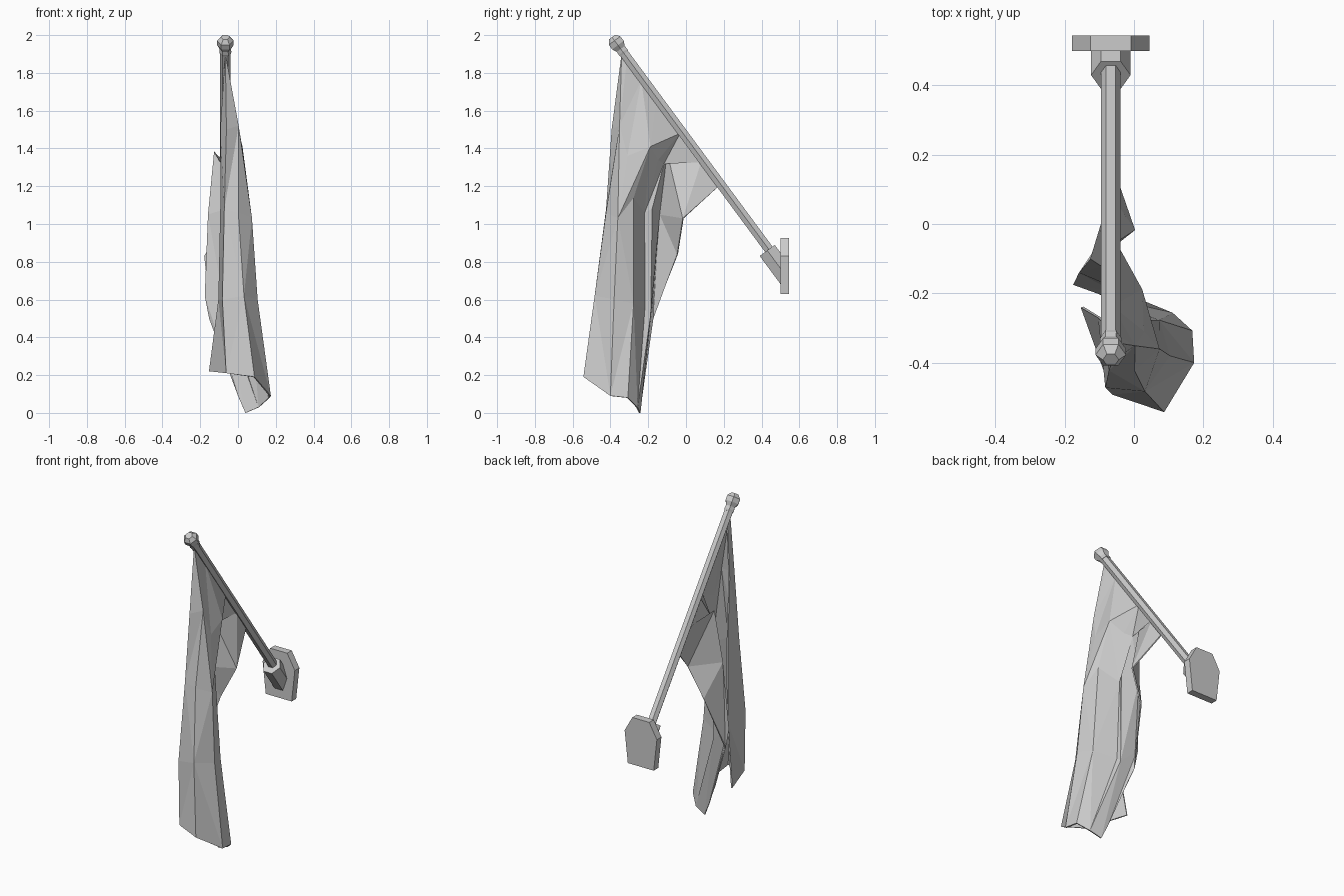
import bpy, bmesh, math
from mathutils import Vector

if "Cube" in bpy.data.objects:
    bpy.data.objects.remove(bpy.data.objects["Cube"])

CX = -0.067
AXIS = Vector((0, 0.594, -0.804)).normalized()   # down the pole
SIDE = Vector((1, 0, 0))
UP = AXIS.cross(SIDE)


def make(name, verts, faces):
    me = bpy.data.meshes.new(name)
    bm = bmesh.new()
    vs = [bm.verts.new(v) for v in verts]
    for f in faces:
        bm.faces.new([vs[i] for i in f])
    bmesh.ops.recalc_face_normals(bm, faces=bm.faces)
    bm.to_mesh(me)
    bm.free()
    ob = bpy.data.objects.new(name, me)
    bpy.context.collection.objects.link(ob)
    return ob


def loft(name, rings):
    """Closed solid through rings of equal length."""
    n = len(rings[0])
    verts = [v for r in rings for v in r]
    faces = [(k * n + i, k * n + (i + 1) % n, (k + 1) * n + (i + 1) % n, (k + 1) * n + i)
             for k in range(len(rings) - 1) for i in range(n)]
    faces += [tuple(range(n)), tuple(range(len(verts) - n, len(verts)))]
    return make(name, verts, faces)


def ring(center, r):
    """Six-sided ring across the pole axis."""
    return [center + r * (math.cos(a) * SIDE + math.sin(a) * UP)
            for a in (i * math.pi / 3 for i in range(6))]


def along(d):
    return Vector((CX, -0.387, 1.983)) + AXIS * d


# pole
loft("pole", [ring(along(0.03), 0.028), ring(along(1.44), 0.028)])

# finial knob
loft("finial", [ring(along(d), r) for d, r in
                ((-0.008, 0.023), (0.015, 0.044), (0.045, 0.044), (0.07, 0.03), (0.09, 0.032), (0.10, 0.03))])

# socket: angled collar running into the wall plate
rim = ring(Vector((CX, 0.43, 0.86)), 0.057)
loft("socket", [rim, [p + AXIS * ((0.505 - p.y) / AXIS.y) for p in rim]])

# wall plate
half = [(0.059, 0.925), (0.112, 0.83), (0.09, 0.63)]
outline = half + [(-x, z) for x, z in reversed(half)]
loft("wall_plate", [[Vector((CX + x, y, z)) for x, z in outline] for y in (0.50, 0.545)])

# flag: fold lines hang from the pole, listed from upper edge to lower edge
hoist = [0.06, 0, 0.05, 0.2, 0.35, 0.6, 0.7, 0.82, 1]
folds = [
    [(-.09, -.30, 1.50), (-.09, -.28, 1.08), (-.10, -.27, .60), (-.15, -.24, .22)],
    [(-.06, -.39, 1.50), (-.07, -.42, 1.08), (-.08, -.47, .60), (-.06, -.49, .21)],
    [(.00, -.35, 1.52), (.00, -.42, 1.06), (.03, -.48, .62), (.085, -.54, .19)],
    [(.025, -.31, 1.36), (.07, -.36, 1.03), (.10, -.38, .60), (.17, -.40, .09)],
    [(.02, -.19, 1.41), (.03, -.28, 1.14), (.07, -.28, .58), (.165, -.31, .08)],
    [(-.05, -.15, 1.34), (-.08, -.22, 1.06), (-.06, -.22, .55), (.11, -.26, .03)],
    [(-.09, -.12, 1.32), (-.06, -.18, 1.08), (-.06, -.19, .52), (.04, -.245, .0)],
    [(-.125, -.10, 1.38), (-.155, -.14, 1.05), (-.172, -.175, .62), (.00, -.235, .09)],
    [(.00, -.015, 1.03), (-.09, -.045, .84), (-.15, -.175, .50), (-.04, -.23, .21)],
]
cols = [[Vector((CX, -0.34 + 0.513 * t, 1.9 - 0.7 * t))] + [Vector(p) for p in f]
        for t, f in zip(hoist, folds)]
n = len(cols[0])
tris = []
for c in range(len(cols) - 1):
    for r in range(n - 1):
        a, b, d, e = c * n + r, c * n + r + 1, (c + 1) * n + r + 1, (c + 1) * n + r
        tris += [(a, b, d), (a, d, e)] if (c + r) % 2 else [(a, b, e), (b, d, e)]
flag = make("flag", [p for col in cols for p in col], tris)
mod = flag.modifiers.new("thickness", 'SOLIDIFY')
mod.thickness = 0.008
mod.offset = 0
